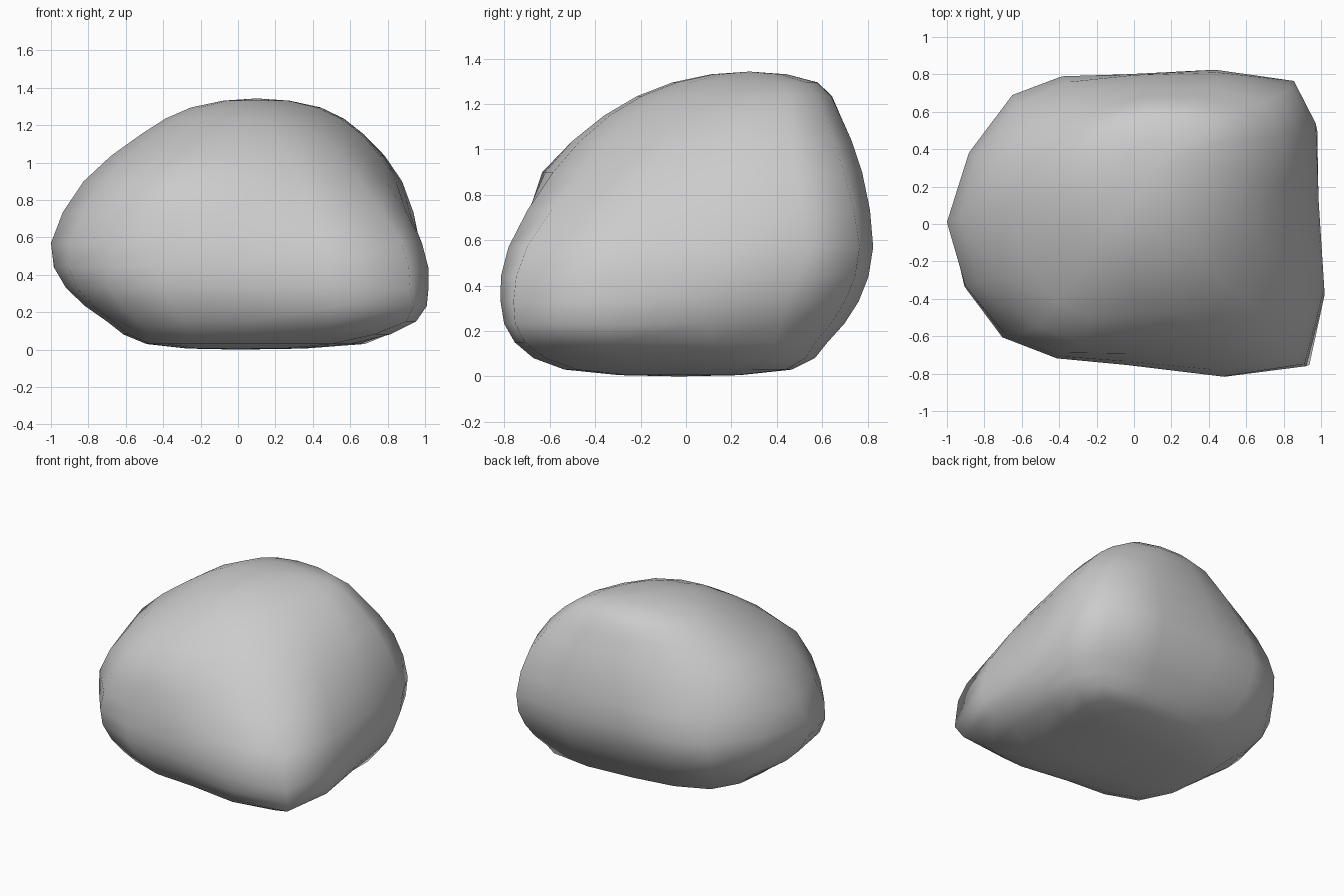
import bpy, bmesh
from mathutils import Vector

if "Cube" in bpy.data.objects:
    bpy.data.objects.remove(bpy.data.objects["Cube"])

# Boulder cross-sections: height, then outline points going round
# left, front-left, front, front-right, right, back-right, back, back-left
SECTIONS = [
    (0.03, [(-.49, -.04), (-.38, -.43), (.05, -.51), (.50, -.48),
            (.65, .08), (.62, .44), (.08, .43), (-.38, .28)]),
    (0.15, [(-.70, -.01), (-.54, -.56), (.05, -.68), (.90, -.71),
            (.88, .12), (.74, .57), (.0, .605), (-.54, .48)]),
    (0.33, [(-.92, .0), (-.69, -.60), (-.03, -.75), (.92, -.76),
            (.98, .08), (.83, .70), (-.03, .73), (-.65, .62)]),
    (0.57, [(-1.0, .01), (-.68, -.60), (-.03, -.735), (.875, -.70),
            (.965, .20), (.855, .765), (-.05, .80), (-.65, .69)]),
    (0.90, [(-.825, .06), (-.52, -.55), (.0, -.62), (.65, -.46),
            (.845, .20), (.79, .695), (.03, .77), (-.60, .57)]),
    (1.15, [(-.52, .13), (-.31, -.26), (.0, -.36), (.42, -.24),
            (.66, .25), (.59, .61), (.05, .68), (-.39, .50)]),
    (1.295, [(-.25, .23), (-.12, .0), (.03, -.06), (.25, .02),
             (.42, .30), (.40, .53), (.08, .58), (-.15, .48)]),
]
BOTTOM, TOP = Vector((0, -.03, 0)), Vector((.1, .28, 1.343))
N = 8


def midpoint(a, b, c, d):
    """Smooth midpoint between b and c on a curve through a, b, c, d."""
    return (9 * (b + c) - a - d) / 16


def refine_loop(loop):
    """Double the points of a closed outline."""
    n, out = len(loop), []
    for i in range(n):
        out += [loop[i], midpoint(loop[i - 1], loop[i],
                                  loop[(i + 1) % n], loop[(i + 2) % n])]
    return out


# Outlines smoothed around, with the two poles as collapsed rings
rings = [refine_loop([Vector((x, y, z)) for x, y in pts]) for z, pts in SECTIONS]
M = 2 * N
opposite = lambda ring: ring[N:] + ring[:N]
chain = ([opposite(rings[0]), [BOTTOM] * M] + rings +
         [[TOP] * M, opposite(rings[-1])])

# Extra rings smoothed in between, from pole to pole
levels = []
for k in range(1, len(chain) - 2):
    if k > 1:
        levels.append(chain[k])
    levels.append([midpoint(*(chain[k + j][i] for j in (-1, 0, 1, 2)))
                   for i in range(M)])

# Skin the rings and close both ends
bm = bmesh.new()
grid = [[bm.verts.new(p) for p in ring] for ring in levels]
low, high = bm.verts.new(BOTTOM), bm.verts.new(TOP)
for i in range(M):
    j = (i + 1) % M
    for a, b in zip(grid, grid[1:]):
        bm.faces.new((a[i], a[j], b[j], b[i]))
    bm.faces.new((low, grid[0][j], grid[0][i]))
    bm.faces.new((high, grid[-1][i], grid[-1][j]))
bmesh.ops.recalc_face_normals(bm, faces=bm.faces)
for f in bm.faces:
    f.smooth = True

mesh = bpy.data.meshes.new("boulder")
bm.to_mesh(mesh)
bm.free()
boulder = bpy.data.objects.new("boulder", mesh)
bpy.context.collection.objects.link(boulder)
